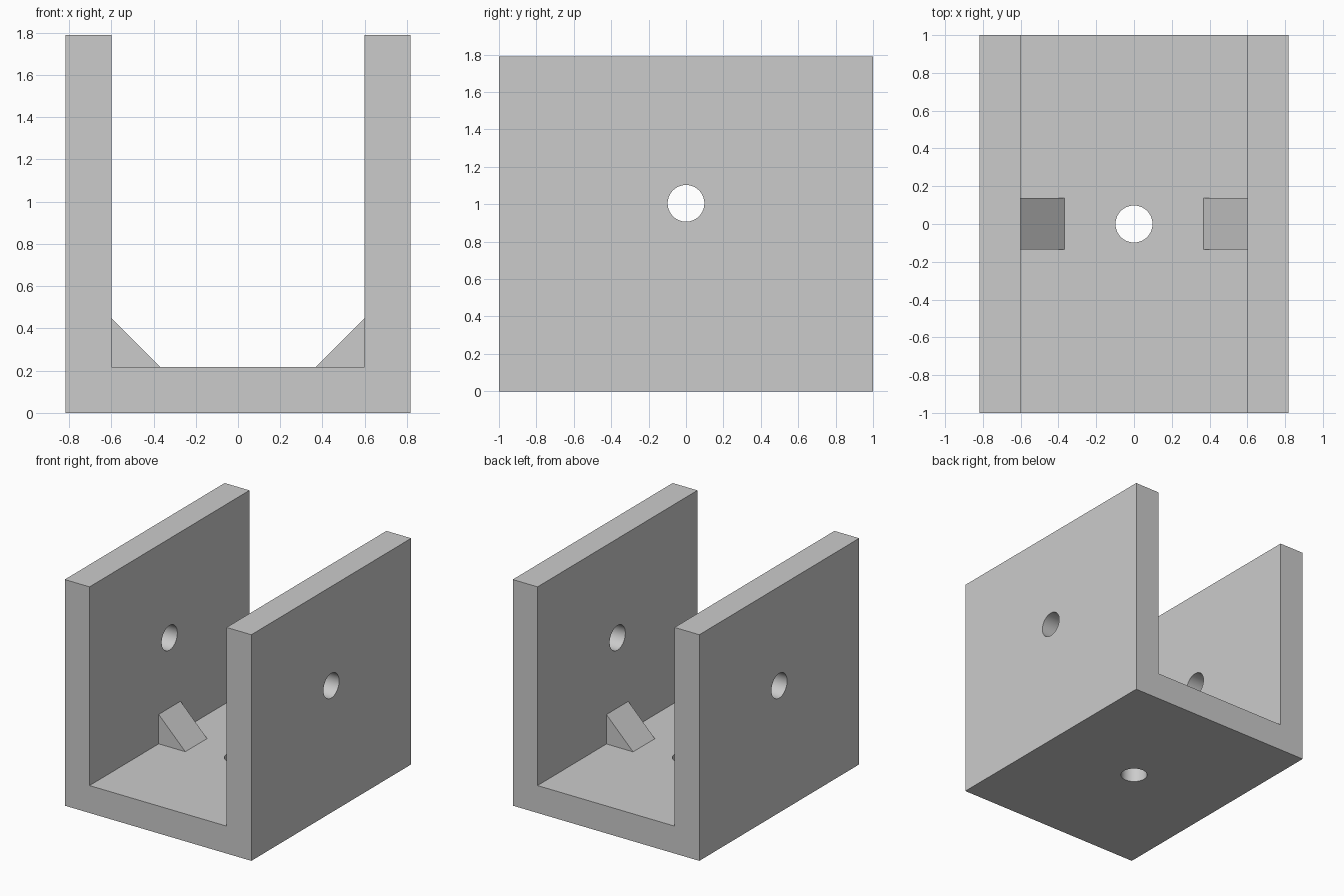
import bpy, bmesh, math
from mathutils import Matrix

cube = bpy.data.objects.get("Cube")
if cube:
    bpy.data.objects.remove(cube, do_unlink=True)

HALF_W, INNER_W, HEIGHT, FLOOR = 0.817, 0.6, 1.79, 0.217
HOLE_R, HOLE_Z = 0.098, 1.005

grey = bpy.data.materials.new("light_grey")
grey.use_nodes = True
grey.diffuse_color = (0.6, 0.6, 0.6, 1)
grey.node_tree.nodes["Principled BSDF"].inputs["Base Color"].default_value = (0.6, 0.6, 0.6, 1)


def add_object(name, bm):
    bmesh.ops.recalc_face_normals(bm, faces=bm.faces)
    mesh = bpy.data.meshes.new(name)
    bm.to_mesh(mesh)
    bm.free()
    mesh.materials.append(grey)
    obj = bpy.data.objects.new(name, mesh)
    bpy.context.collection.objects.link(obj)
    return obj


def extrude_profile(name, points, y0, y1):
    """Prism from an x-z outline, running from y0 to y1."""
    bm = bmesh.new()
    face = bm.faces.new([bm.verts.new((x, y0, z)) for x, z in points])
    side = bmesh.ops.extrude_face_region(bm, geom=[face])["geom"]
    verts = [v for v in side if isinstance(v, bmesh.types.BMVert)]
    bmesh.ops.translate(bm, verts=verts, vec=(0, y1 - y0, 0))
    return add_object(name, bm)


def drill(obj, matrix, depth):
    """Cut a round hole and remove the cutter."""
    bm = bmesh.new()
    bmesh.ops.create_cone(bm, cap_ends=True, segments=64, radius1=HOLE_R,
                          radius2=HOLE_R, depth=depth, matrix=matrix)
    cutter = add_object("hole_cutter", bm)
    cutter.hide_render = True
    mod = obj.modifiers.new("hole", "BOOLEAN")
    mod.operation, mod.solver, mod.object = "DIFFERENCE", "EXACT", cutter
    bpy.context.view_layer.objects.active = obj
    bpy.ops.object.modifier_apply(modifier=mod.name)
    bpy.data.objects.remove(cutter, do_unlink=True)


# U-shaped channel: floor and two side walls
right = [(-HALF_W, 0), (-HALF_W, HEIGHT), (-INNER_W, HEIGHT), (-INNER_W, FLOOR)]
outline = right + [(-x, z) for x, z in reversed(right)]
channel = extrude_profile("u_bracket", outline, -1, 1)

# Cross hole through both walls, and a hole through the floor
drill(channel, Matrix.Translation((0, 0, HOLE_Z)) @ Matrix.Rotation(math.pi / 2, 4, "Y"), 2)
drill(channel, Matrix.Translation((0, 0, FLOOR / 2)), 1)

bpy.ops.object.select_all(action="DESELECT")
channel.select_set(True)
bpy.context.view_layer.objects.active = channel
bpy.ops.object.shade_smooth_by_angle(angle=math.radians(30))

# Wedge gussets in the inner corners
for side, name in ((-1, "right_gusset"), (1, "left_gusset")):
    corner = [(INNER_W, FLOOR), (INNER_W, 0.45), (0.367, FLOOR)]
    extrude_profile(name, [(side * x, z) for x, z in corner], -0.135, 0.138)
